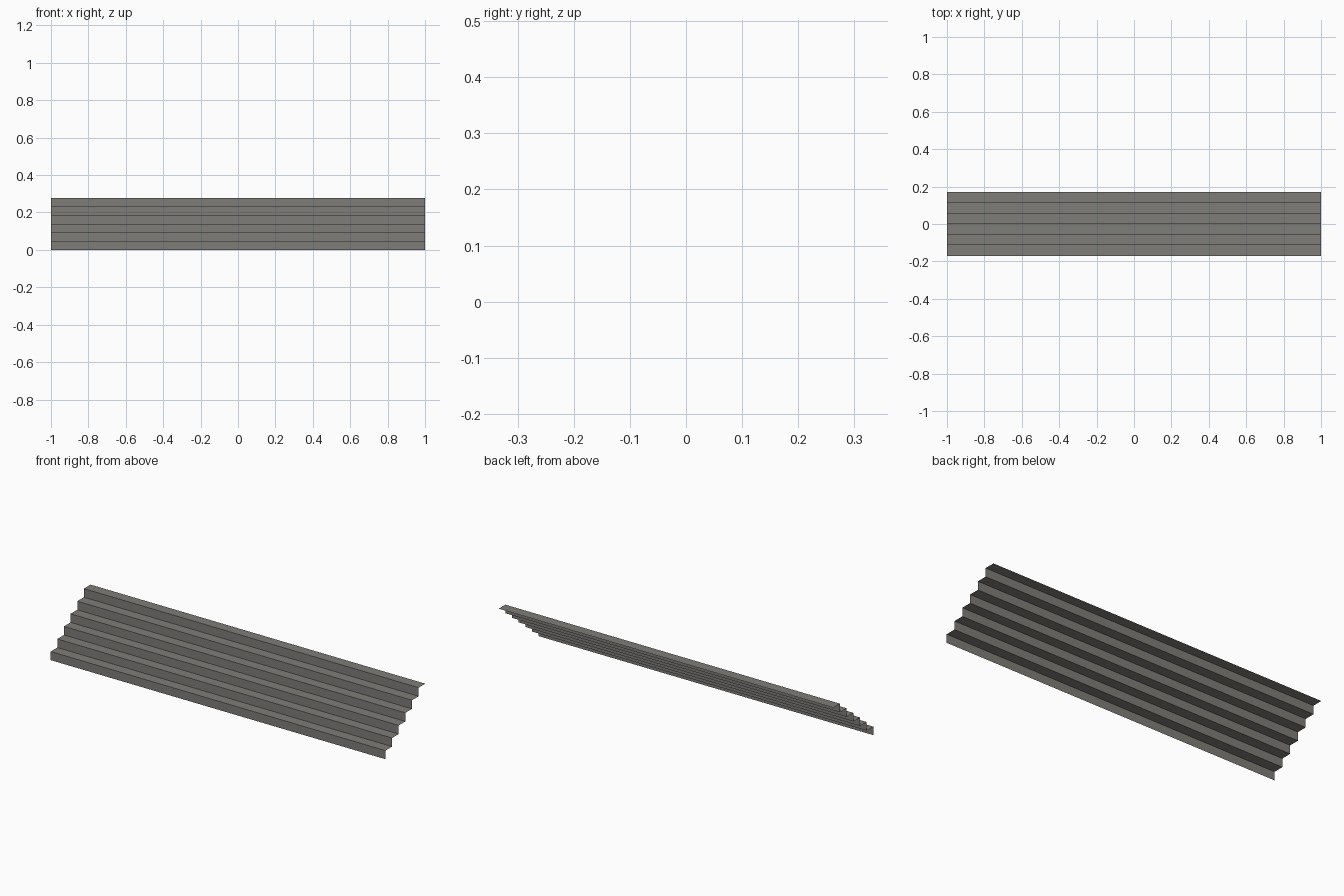
import bpy
import bmesh

if "Cube" in bpy.data.objects:
    bpy.data.objects.remove(bpy.data.objects["Cube"])

STEPS = 6
HALF_LENGTH = 1.0
DEPTH = 0.34
HEIGHT = 0.278

# Zigzag side profile: riser, then tread, starting at the front bottom edge
run, rise = DEPTH / STEPS, HEIGHT / STEPS
profile = [(-DEPTH / 2, 0.0)]
for i in range(STEPS):
    y, z = profile[-1]
    profile += [(y, z + rise), (y + run, z + rise)]

# Sweep the profile along x as an open, thin sheet
bm = bmesh.new()
rows = [[bm.verts.new((x, y, z)) for x in (-HALF_LENGTH, HALF_LENGTH)]
        for y, z in profile]
for (a, b), (d, c) in zip(rows, rows[1:]):
    bm.faces.new((a, b, c, d))

mesh = bpy.data.meshes.new("stair_treads_and_risers")
bm.to_mesh(mesh)
bm.free()

# Single stone grey colour
stone = bpy.data.materials.new("stone grey")
stone.diffuse_color = (0.212, 0.205, 0.19, 1.0)
stone.use_nodes = True
stone.node_tree.nodes["Principled BSDF"].inputs["Base Color"].default_value = stone.diffuse_color
mesh.materials.append(stone)

stairs = bpy.data.objects.new("stair_treads_and_risers", mesh)
bpy.context.collection.objects.link(stairs)
